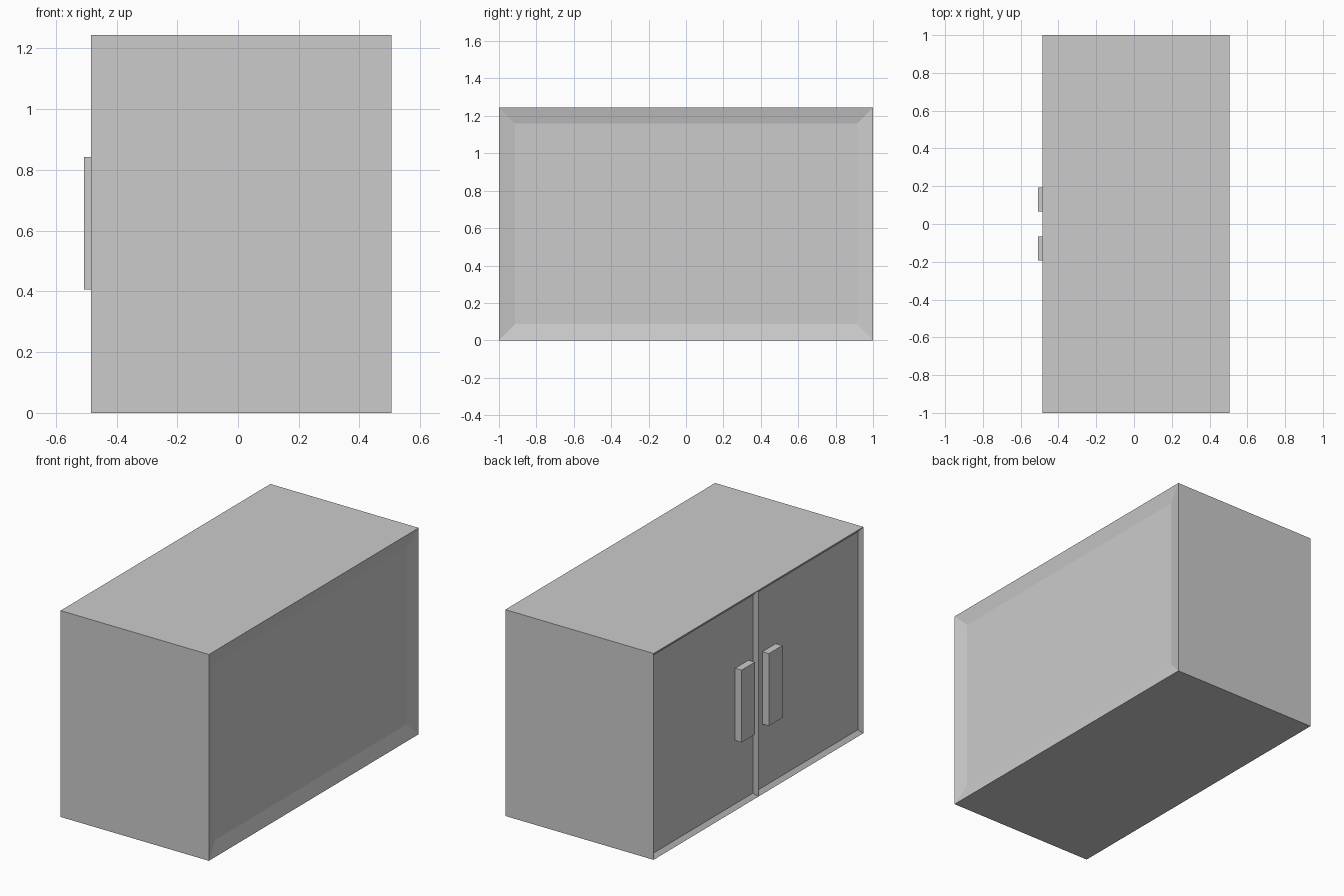
import bpy
import bmesh
from mathutils import Matrix, Vector

if "Cube" in bpy.data.objects:
    bpy.data.objects.remove(bpy.data.objects["Cube"])

X_DOOR, X_BACK, HEIGHT = -0.484, 0.506, 1.245
RECESS = 0.02


def box(lo, hi):
    """New bmesh holding one box between two corners."""
    lo, hi = Vector(lo), Vector(hi)
    bm = bmesh.new()
    bmesh.ops.create_cube(bm, size=1)
    bm.transform(Matrix.Translation((lo + hi) / 2) @ Matrix.Diagonal((*(hi - lo), 1)))
    return bm


def finish(name, bm):
    mesh = bpy.data.meshes.new(name)
    bm.normal_update()
    bm.to_mesh(mesh)
    bm.free()
    obj = bpy.data.objects.new(name, mesh)
    bpy.context.collection.objects.link(obj)
    return obj


def side(bm, sign):
    bm.normal_update()
    return [f for f in bm.faces if f.normal.x * sign > 0.9]


# Cabinet body, split down the middle for the pair of doors
bm = box((X_DOOR, -1, 0), (X_BACK, 1, HEIGHT))
bmesh.ops.bisect_plane(bm, geom=bm.verts[:] + bm.edges[:] + bm.faces[:],
                       plane_co=(0, 0, 0), plane_no=(0, 1, 0))
# Two recessed door panels
bmesh.ops.inset_individual(bm, faces=side(bm, -1), thickness=0.025,
                           depth=-RECESS, use_even_offset=True)
# One recessed back panel
bmesh.ops.inset_region(bm, faces=side(bm, 1), thickness=0.087,
                       depth=-RECESS, use_even_offset=True)
finish("cabinet_body", bm)

# Door handles, mirrored about the centre
handle = finish("door_handles", box((-0.507, 0.066, 0.407),
                                    (X_DOOR + RECESS, 0.194, 0.843)))
mirror = handle.modifiers.new("Mirror", 'MIRROR')
mirror.use_axis = (False, True, False)
